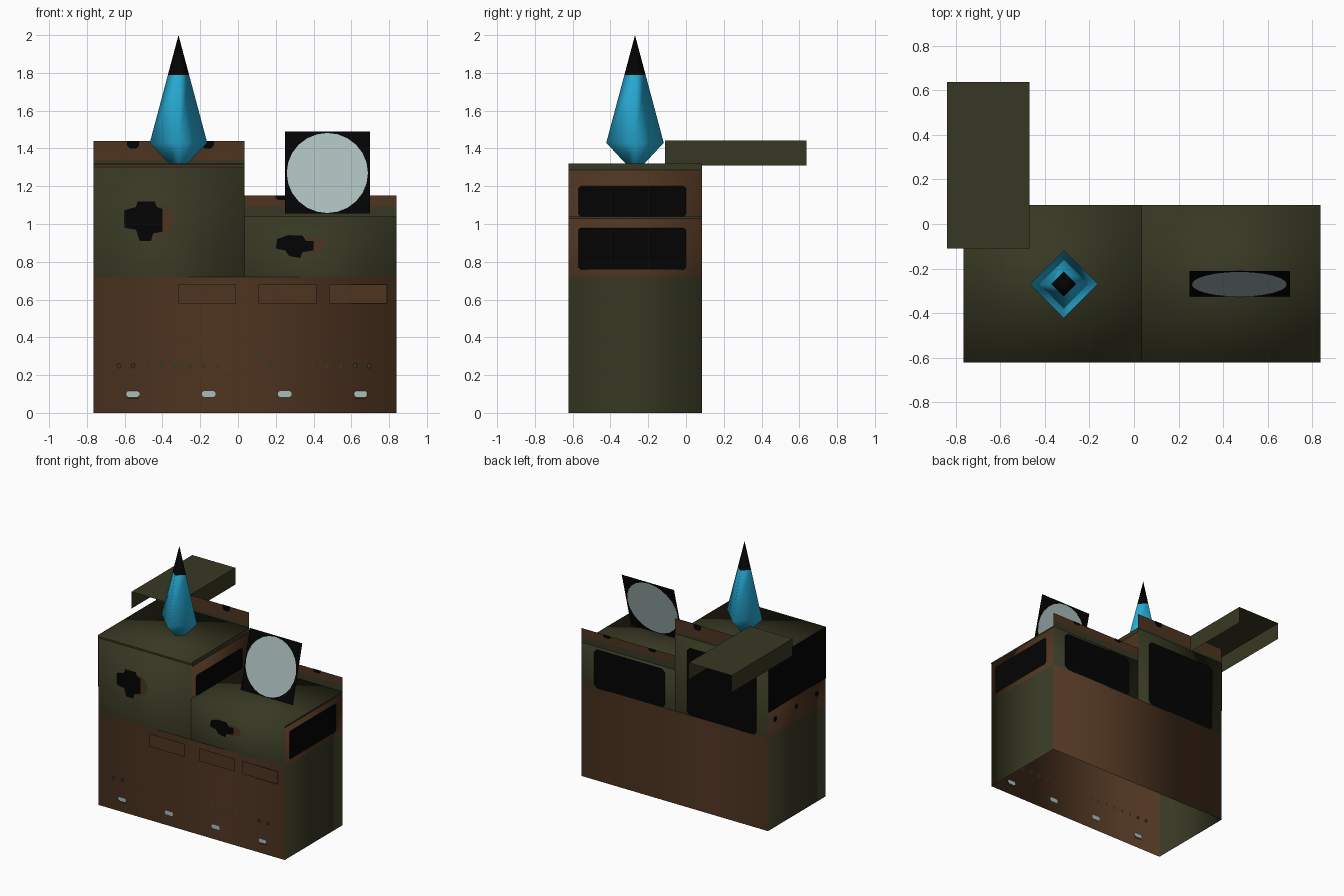
import bpy, bmesh
from math import sin, cos, pi
from mathutils import Vector

if "Cube" in bpy.data.objects:
    bpy.data.objects.remove(bpy.data.objects["Cube"])


def material(name, r, g, b):
    m = bpy.data.materials.new(name)
    m.use_nodes = True
    m.diffuse_color = (r, g, b, 1)
    shader = next(n for n in m.node_tree.nodes if n.type == 'BSDF_PRINCIPLED')
    shader.inputs["Base Color"].default_value = (r, g, b, 1)
    shader.inputs["Roughness"].default_value = 0.9
    return m


BROWN = material("rust brown", 0.077, 0.035, 0.015)
OLIVE = material("olive green", 0.039, 0.039, 0.017)
BLACK = material("soot black", 0.001, 0.001, 0.001)
SILVER = material("pale steel", 0.40, 0.51, 0.50)
BLUE = material("crystal blue", 0.02, 0.41, 0.67)


def finish(name, bm, mats, smooth=False):
    mesh = bpy.data.meshes.new(name)
    for f in bm.faces:
        f.smooth = smooth
    bm.to_mesh(mesh)
    bm.free()
    for m in mats:
        mesh.materials.append(m)
    obj = bpy.data.objects.new(name, mesh)
    bpy.context.collection.objects.link(obj)


def box(name, lo, hi, mats, rule, drop, smooth=True):
    """Box whose face colours follow a rule on the normal; dropped sides stay open."""
    lo, hi = Vector(lo), Vector(hi)
    bm = bmesh.new()
    bmesh.ops.create_cube(bm, size=1)
    for v in bm.verts:
        v.co = Vector(((c + 0.5) * (h - l) + l) for c, l, h in zip(v.co, lo, hi))
    bm.normal_update()
    for f in bm.faces:
        f.material_index = rule(f.normal)
    gone = [f for f in bm.faces if any(f.normal.dot(Vector(d)) > 0.9 for d in drop)]
    bmesh.ops.delete(bm, geom=gone, context='FACES')
    finish(name, bm, mats, smooth)


def plate(name, shapes, places, mat):
    """Flat outlines (u, v), set in space by each place function."""
    bm = bmesh.new()
    for place in places:
        for pts in shapes:
            bm.faces.new([bm.verts.new(place(u, v)) for u, v in pts])
    finish(name, bm, [mat])


def decal(name, shapes, plane, pos, mat, layer=1):
    """Paint on both faces of a thin wall; higher layers lie on top."""
    off = 0.003 * layer
    plate(name, shapes, (plane(pos - off), plane(pos + off)), mat)


def front(y):
    return lambda u, v: (u, y, v)


def side(x):
    return lambda u, v: (x, u, v)


def rect(u0, u1, v0, v1, cut=0.0):
    if not cut:
        return [(u0, v0), (u1, v0), (u1, v1), (u0, v1)]
    c = cut
    return [(u0 + c, v0), (u1 - c, v0), (u1, v0 + c), (u1, v1 - c),
            (u1 - c, v1), (u0 + c, v1), (u0, v1 - c), (u0, v0 + c)]


def oval(u, v, ru, rv, n=16):
    return [(u + ru * cos(2 * pi * i / n), v + rv * sin(2 * pi * i / n)) for i in range(n)]


UP, DOWN = (0, 0, 1), (0, 0, -1)
FRONT, BACK = (0, -1, 0), (0, 1, 0)
L, M, R = -0.765, 0.035, 0.838    # outer and dividing walls
F, B = -0.622, 0.085              # front and back walls
DECK, LOW, TALL = 0.72, 1.04, 1.32


def sides(n):
    return int(abs(n.x) > 0.9)


# Main hollow blocks, open below
box("lower_body", (L, F, 0), (R, B, DECK), [BROWN, OLIVE], sides, [UP, DOWN])
box("tall_cabin", (L, F, DECK), (M, B, TALL), [OLIVE, BROWN], sides, [DOWN])
box("low_cabin", (M - 0.005, F, DECK), (R, B, LOW), [OLIVE, BROWN], sides, [DOWN])

# Raised back walls with notches
for name, x0, x1, z0, z1, z2, h, notches in (
        ("tall", L, M, TALL, 1.34, 1.44, 0.04, (-0.555, -0.16)),
        ("low", M, R, LOW, 1.09, 1.15, 0.022, (0.23, 0.62))):
    plate(name + "_back_wall", [rect(x0, x1, z1, z2)], [front(B)], BROWN)
    plate(name + "_back_wall_base", [rect(x0, x1, z0, z1)], [front(B)], OLIVE)
    decal(name + "_notches", [
        [(x - 0.032, z2), (x - 0.032, z2 - h * 0.6), (x - 0.018, z2 - h),
         (x + 0.018, z2 - h), (x + 0.032, z2 - h * 0.6), (x + 0.032, z2)]
        for x in notches], front, B, BLACK)

# Windows
decal("back_windows", [rect(-0.67, -0.07, DECK, 1.245, 0.025),
                       rect(0.12, 0.73, DECK, 1.02, 0.025)], front, B, BLACK)
decal("low_side_window", [rect(-0.57, 0, 0.76, 0.98, 0.012)], side, R, BLACK)
decal("tall_side_window", [rect(-0.57, 0, LOW, 1.2, 0.012)], side, M, BLACK)
decal("far_side_opening", [rect(F, B, 0.92, TALL)], side, L, BLACK)
decal("far_side_rivets", [oval(y, 0.84, 0.02, 0.02, 8) for y in (-0.51, -0.26, 0)],
      side, L, BLACK)

# Edge trims
decal("tall_side_trim", [rect(F, B, 1.287, TALL)], side, M, OLIVE)
decal("low_side_trim", [rect(F, B, 1.028, LOW)], side, R, OLIVE)
decal("tall_front_trim", [rect(L, M, 1.302, 1.314)], front, F, BROWN, 2)

# Blast holes with rusty rims
decal("hole_rims", [oval(-0.43, 1.02, 0.09, 0.085, 10), oval(0.385, 0.885, 0.078, 0.042, 10)],
      front, F, BROWN)
decal("hole_centres", [
    [(-0.6, 0.98), (-0.6, 1.07), (-0.54, 1.09), (-0.53, 1.12), (-0.44, 1.12), (-0.43, 1.09),
     (-0.4, 1.08), (-0.4, 0.96), (-0.45, 0.95), (-0.46, 0.91), (-0.52, 0.91), (-0.54, 0.97)],
    [(0.2, 0.87), (0.21, 0.92), (0.27, 0.94), (0.34, 0.94), (0.36, 0.91), (0.4, 0.91),
     (0.4, 0.86), (0.34, 0.85), (0.33, 0.82), (0.27, 0.83), (0.25, 0.86)]],
    front, F, BLACK, 2)

# Front panels, rivets and lamps
plate("front_panels", [rect(x, x + 0.308, 0.58, 0.68) for x in (-0.318, 0.108, 0.482)],
      [front(-0.636)], BROWN)
decal("front_rivets", [oval(x + 0.075 * i, 0.25, 0.011, 0.013, 6)
                       for x in (-0.63, 0.17) for i in range(8)], front, F, OLIVE, 2)
LAMPS = (-0.557, -0.155, 0.247, 0.649)
decal("lamp_shadows", [rect(x - 0.028, x + 0.028, 0.075, 0.095) for x in LAMPS],
      front, F, OLIVE)
decal("lamps", [rect(x - 0.035, x + 0.035, 0.085, 0.115, 0.008) for x in LAMPS],
      front, F, SILVER, 2)


# Leaning dish board with a disc on both faces
def leaning(offset):
    return lambda u, v: (u, -0.325 + (v - 1.055) * 0.115 / 0.435 + offset, v)


plate("dish_board", [rect(0.25, 0.7, 1.055, 1.49)], [leaning(0)], BLACK)
decal("dish", [oval(0.473, 1.27, 0.215, 0.212, 24)], leaning, 0, SILVER)

# Overhanging tray, open below and at both ends
box("overhang_tray", (-0.84, -0.11, 1.31), (-0.47, 0.638, 1.441), [OLIVE],
    lambda n: 0, [DOWN, FRONT, BACK], smooth=False)

# Four-sided crystal with a dark tip
bm = bmesh.new()
rings = []
for z, r in ((TALL, 0.05), (1.43, 0.152), (1.79, 0.056)):
    rings.append([bm.verts.new((-0.315 + r * cos(a * pi / 2), -0.27 + r * sin(a * pi / 2), z))
                  for a in range(4)])
tip = bm.verts.new((-0.315, -0.27, 2))
for i in range(4):
    j = (i + 1) % 4
    for a, b in zip(rings, rings[1:]):
        bm.faces.new((a[i], a[j], b[j], b[i]))
    bm.faces.new((rings[-1][i], rings[-1][j], tip)).material_index = 1
finish("crystal_spire", bm, [BLUE, BLACK], smooth=True)
